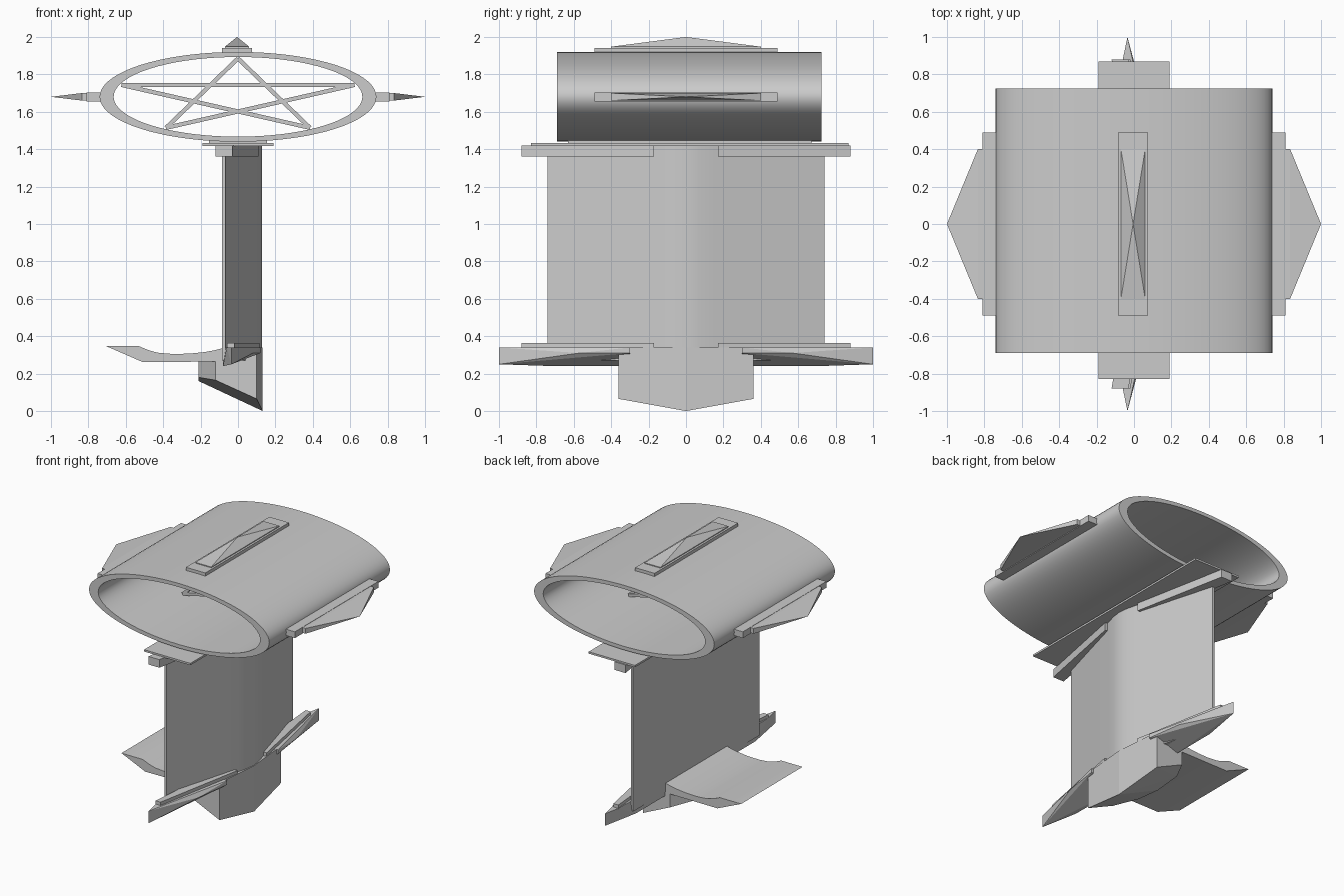
import bpy, bmesh, math
from mathutils import Vector

if "Cube" in bpy.data.objects:
    bpy.data.objects.remove(bpy.data.objects["Cube"])


def finish(name, bm, smooth=None):
    bmesh.ops.recalc_face_normals(bm, faces=bm.faces)
    me = bpy.data.meshes.new(name)
    bm.to_mesh(me)
    bm.free()
    ob = bpy.data.objects.new(name, me)
    bpy.context.collection.objects.link(ob)
    if smooth:
        bpy.ops.object.select_all(action='DESELECT')
        ob.select_set(True)
        bpy.context.view_layer.objects.active = ob
        bpy.ops.object.shade_smooth_by_angle(angle=math.radians(smooth))
    return ob


def prism(name, pts, a, b, axis='z', smooth=None):
    """Extrude an outline from a to b: (x, y) along z, or (x, z) along y."""
    bm = bmesh.new()
    place = (lambda p, h: (p[0], p[1], h)) if axis == 'z' else (lambda p, h: (p[0], h, p[1]))
    f = bm.faces.new([bm.verts.new(place(p, a)) for p in pts])
    ext = bmesh.ops.extrude_face_region(bm, geom=[f])
    move = Vector(place((0, 0), b - a))
    for v in ext['geom']:
        if isinstance(v, bmesh.types.BMVert):
            v.co += move
    return finish(name, bm, smooth)


def hull(name, pts):
    bm = bmesh.new()
    for p in pts:
        bm.verts.new(p)
    r = bmesh.ops.convex_hull(bm, input=bm.verts)
    junk = [g for g in r['geom_interior'] if isinstance(g, bmesh.types.BMVert)]
    bmesh.ops.delete(bm, geom=junk, context='VERTS')
    bmesh.ops.dissolve_limit(bm, angle_limit=0.01, verts=bm.verts, edges=bm.edges)
    return finish(name, bm)


def box(name, x0, x1, y0, y1, z0, z1):
    return prism(name, [(x0, y0), (x1, y0), (x1, y1), (x0, y1)], z0, z1)


# Oval tube, open at both ends
CZ, N = 1.68, 72
bm = bmesh.new()
loops = []
for rx, rz, y in ((.74, .24, -.69), (.74, .24, .725), (.665, .213, .725), (.665, .213, -.69)):
    loops.append([bm.verts.new((rx * math.cos(2 * math.pi * i / N), y,
                                CZ + rz * math.sin(2 * math.pi * i / N))) for i in range(N)])
for k in range(4):
    A, B = loops[k], loops[(k + 1) % 4]
    for i in range(N):
        j = (i + 1) % N
        bm.faces.new((A[i], A[j], B[j], B[i]))
finish("oval_tube", bm, 40)

# Five crossing bars inside the tube
star = [Vector((.655 * math.sin(2 * math.pi * i / 5), CZ + .205 * math.cos(2 * math.pi * i / 5)))
        for i in range(5)]
for i in range(5):
    p, q = star[i], star[(i + 2) % 5]
    d = (q - p).normalized()
    n = Vector((-d.y, d.x)) * .011
    prism(f"star_bar_{i}", [p + n, p - n, q - n, q + n], -.1, .12 + i * .002, 'y')

# Side and top fins: base plate with a low pyramid
for side, s in (("left", -1), ("right", 1)):
    xs = sorted((s * .72, s * .81))
    box(f"{side}_fin_base", xs[0], xs[1], -.49, .49, 1.655, 1.702)
    hull(f"{side}_fin", [(s * x, y, CZ + z) for x in (.80, .835) for y in (-.4, .4)
                         for z in (-.02, .02)] + [(s, 0, CZ)])
box("top_fin_base", -.085, .075, -.49, .49, 1.905, 1.942)
hull("top_fin", [(x - .005, y, z) for x in (-.065, .065) for y in (-.4, .4)
                 for z in (1.94, 1.948)] + [(-.005, 0, 2)])

# Plates joining tube and column
box("saddle_plate", -.155, .155, -.63, .67, 1.43, 1.45)
box("saddle_base", -.19, .19, -.83, .87, 1.418, 1.432)

# Column: flat back, rounded wedge front
half = [(-.085, .74), (-.068, .74), (.02, .43), (.075, .23), (.1, .14), (.118, .07)]
outline = half + [(.127, 0)] + [(x, -y) for x, y in reversed(half)]
prism("column", outline, .27, 1.42, 'z', 30)

for side, s in (("front", -1), ("rear", 1)):
    # Upper collar blades and thin lower strips
    prism(f"{side}_collar_blade",
          [(-.12, s * .88), (-.03, s * .88), (.11, s * .17), (0, s * .17)], 1.36, 1.42)
    prism(f"{side}_guard_strip",
          [(-.06, s * .88), (-.02, s * .88), (.115, s * .17), (0, s * .17)], .335, .365)
    # Tapered guard wings
    hull(f"{side}_guard_wing",
         [(-.035, s, .25), (-.035, s, .34), (.08, s * .57, .31), (.12, s * .3, .31),
          (.12, s * .3, .34), (-.08, s * .3, .24), (-.08, s * .3, .34), (-.08, s * .7, .24),
          (-.06, s * .88, .34)])

# Keel block under the column
pts = [(.132, 0, 0), (.132, 0, .34), (-.21, 0, .16)]
for s in (-1, 1):
    pts += [(.1, s * .36, .065), (.1, s * .36, .34), (-.12, s * .36, .165),
            (-.12, s * .36, .27), (-.21, s * .2, .18), (-.21, s * .2, .27)]
hull("keel_block", pts)

# Curved tail blade
prism("tail_blade", [(-.705, .347), (-.53, .347), (-.48, .326), (-.43, .312), (-.35, .305),
                     (-.26, .307), (-.18, .315), (-.12, .326), (-.06, .342), (0, .342),
                     (0, .265), (-.51, .262)], -.36, .36, 'y', 30)
